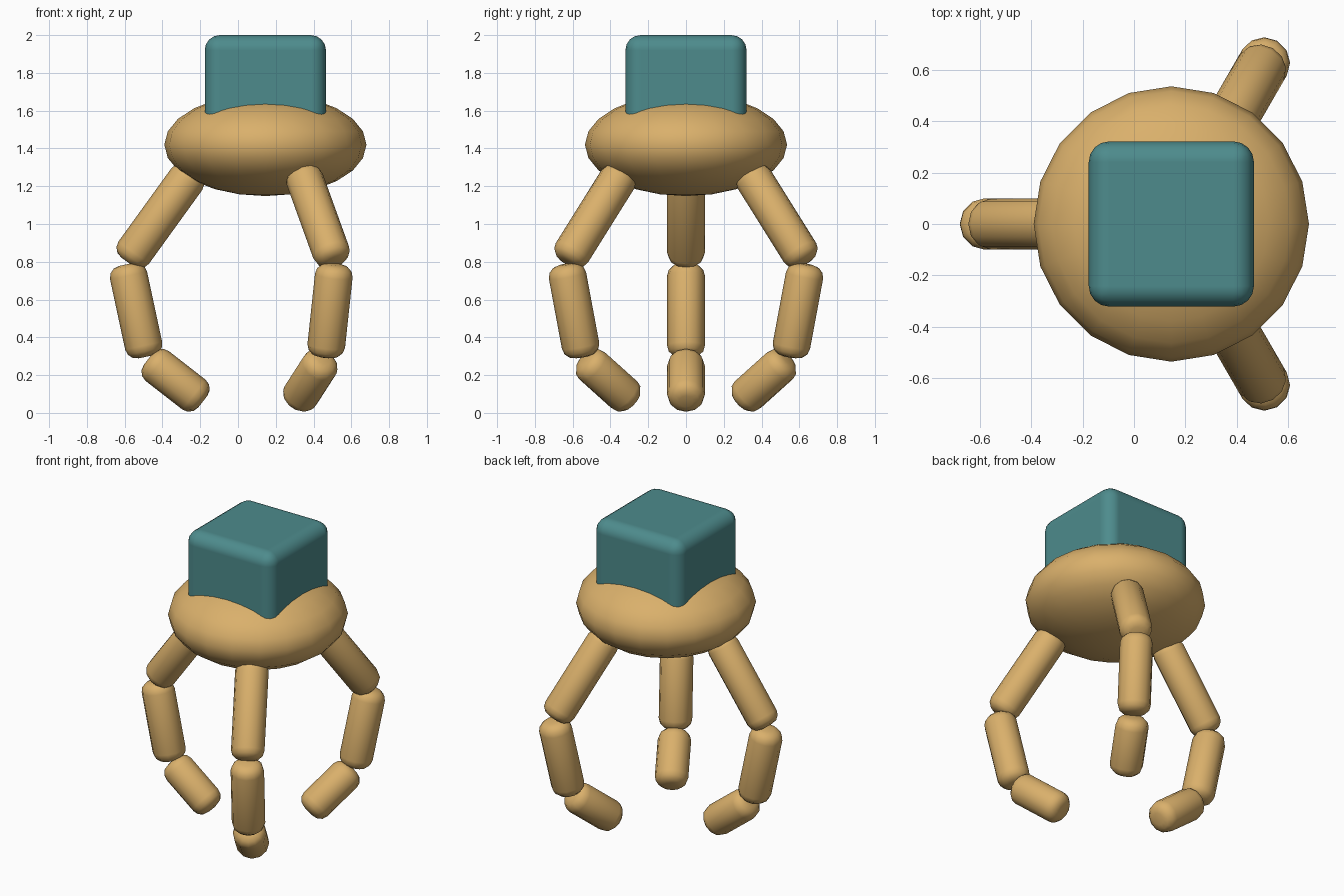
import bpy, bmesh, math
from mathutils import Matrix, Vector

if "Cube" in bpy.data.objects:
    bpy.data.objects.remove(bpy.data.objects["Cube"])

PALM = Vector((0.145, 0, 1.42))


def material(name, rgb):
    m = bpy.data.materials.new(name)
    m.diffuse_color = (*rgb, 1)
    m.use_nodes = True
    m.node_tree.nodes["Principled BSDF"].inputs["Base Color"].default_value = m.diffuse_color
    return m


tan = material("tan", (0.70, 0.435, 0.148))
teal = material("teal", (0.075, 0.26, 0.265))


def finish(bm, name, mat, angle=50):
    """Turn a bmesh into a smooth shaded object of one colour."""
    mesh = bpy.data.meshes.new(name)
    bm.to_mesh(mesh)
    bm.free()
    mesh.materials.append(mat)
    ob = bpy.data.objects.new(name, mesh)
    bpy.context.collection.objects.link(ob)
    bpy.ops.object.select_all(action='DESELECT')
    ob.select_set(True)
    bpy.context.view_layer.objects.active = ob
    bpy.ops.object.shade_smooth_by_angle(angle=math.radians(angle))
    return ob


# Palm: flattened ball
bm = bmesh.new()
bmesh.ops.create_uvsphere(bm, u_segments=20, v_segments=12, radius=1)
bmesh.ops.transform(bm, verts=bm.verts,
                    matrix=Matrix.Translation(PALM) @ Matrix.Diagonal((0.535, 0.535, 0.272, 1)))
finish(bm, "palm", tan)

# Wrist block: rounded cube sunk into the palm
bm = bmesh.new()
bmesh.ops.create_cube(bm, size=0.642, matrix=Matrix.Translation((PALM.x, 0, 1.679)))
block = finish(bm, "wrist_block", teal)
bevel = block.modifiers.new("rounded_edges", 'BEVEL')
bevel.width = 0.08
bevel.segments = 4
bevel.harden_normals = True


def finger_segment(name, start, end, turn):
    """Cylinder with rounded rims between two (radius, height) points."""
    a, b = (Vector((p[0], 0, p[1])) for p in (start, end))
    bm = bmesh.new()
    bmesh.ops.create_cone(bm, cap_ends=True, segments=12, radius1=0.1, radius2=0.1,
                          depth=(b - a).length)
    rims = [e for e in bm.edges if abs(e.verts[0].co.z - e.verts[1].co.z) < 1e-4]
    bmesh.ops.bevel(bm, geom=rims, offset=0.06, segments=3, profile=0.5, affect='EDGES')
    tilt = Matrix.Rotation(math.atan2(b.x - a.x, b.z - a.z), 4, 'Y')
    place = (Matrix.Translation((PALM.x, 0, 0)) @ Matrix.Rotation(turn, 4, 'Z')
             @ Matrix.Translation((a + b) / 2) @ tilt)
    bmesh.ops.transform(bm, verts=bm.verts, matrix=place)
    finish(bm, name, tan)


# Three jointed fingers spread evenly around the palm
SEGMENTS = {
    "upper_finger": ((0.381, 1.286), (0.732, 0.80)),
    "middle_finger_part": ((0.737, 0.786), (0.632, 0.297)),
    "finger_tip": ((0.620, 0.285), (0.331, 0.060)),
}
for i, degrees in enumerate((180, 60, -60)):
    for part, (start, end) in SEGMENTS.items():
        finger_segment(f"{part}_{i + 1}", start, end, math.radians(degrees))
